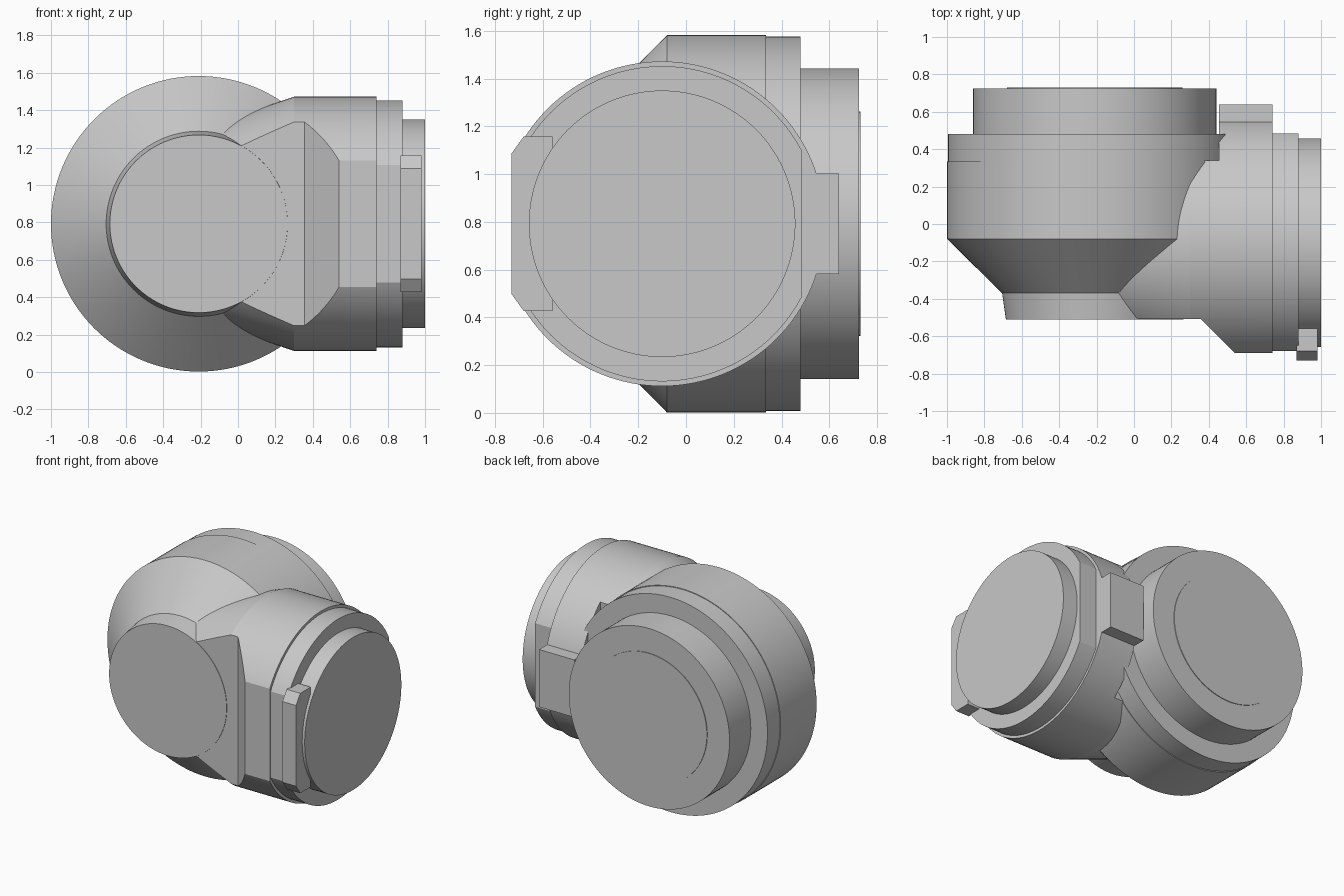
import bpy, bmesh, math
from mathutils import Matrix, Vector

cube = bpy.data.objects.get("Cube")
if cube:
    bpy.data.objects.remove(cube, do_unlink=True)

MID_Z = 0.792
GREY = (0.58, 0.58, 0.58, 1)

mat = bpy.data.materials.new("plain_grey")
mat.use_nodes = True
mat.diffuse_color = GREY
mat.node_tree.nodes["Principled BSDF"].inputs["Base Color"].default_value = GREY


def finish(name, bm):
    bmesh.ops.recalc_face_normals(bm, faces=bm.faces)
    mesh = bpy.data.meshes.new(name)
    bm.to_mesh(mesh)
    bm.free()
    obj = bpy.data.objects.new(name, mesh)
    bpy.context.collection.objects.link(obj)
    mesh.materials.append(mat)
    return obj


def smooth(obj):
    bpy.ops.object.select_all(action='DESELECT')
    obj.select_set(True)
    bpy.context.view_layer.objects.active = obj
    bpy.ops.object.shade_smooth_by_angle(angle=math.radians(15))


def lathe(name, profile, axis, centre, sides=128):
    """Closed solid of revolution from (position, radius) pairs along x or y."""
    bm = bmesh.new()
    rings = []
    for pos, rad in profile:
        ring = []
        for i in range(sides):
            a = math.tau * i / sides
            u, w = rad * math.cos(a), rad * math.sin(a)
            offset = Vector((pos, u, w)) if axis == 'x' else Vector((u, pos, w))
            ring.append(bm.verts.new(offset + Vector(centre)))
        rings.append(ring)
    for lower, upper in zip(rings, rings[1:]):
        for i in range(sides):
            j = (i + 1) % sides
            bm.faces.new((lower[i], lower[j], upper[j], upper[i]))
    bm.faces.new(rings[0])
    bm.faces.new(rings[-1])
    return finish(name, bm)


def prism(name, outline, low, high, axis='z'):
    """Extrude an outline: (x, y) along z, or (y, z) along x."""
    bm = bmesh.new()
    place = (lambda p: (p[0], p[1], low)) if axis == 'z' else (lambda p: (low, p[0], p[1]))
    face = bm.faces.new([bm.verts.new(place(p)) for p in outline])
    moved = bmesh.ops.extrude_face_region(bm, geom=[face])["geom"]
    step = Vector((0, 0, high - low)) if axis == 'z' else Vector((high - low, 0, 0))
    bmesh.ops.translate(bm, vec=step, verts=[v for v in moved if isinstance(v, bmesh.types.BMVert)])
    return finish(name, bm)


# Main housing: front collar, flared cone, drum, rear step and rear disc
housing = lathe("main_housing", [
    (-0.51, 0.475), (-0.37, 0.495), (-0.08, 0.79), (0.335, 0.79), (0.335, 0.785),
    (0.48, 0.785), (0.48, 0.65), (0.725, 0.65), (0.725, 0.47), (0.73, 0.47),
], 'y', (-0.21, 0, MID_Z))
smooth(housing)

# Side housing: tapered drum crossing the main housing, with stepped end cap
side = lathe("side_housing", [
    (-0.15, 0.525), (0.30, 0.68), (0.74, 0.68), (0.74, 0.66),
    (0.88, 0.66), (0.88, 0.558), (1.0, 0.558),
], 'x', (0, -0.1, MID_Z))

# Plan outline that trims flats and the rear recess into the side housing
trim = prism("side_trim", [
    (-0.3, -0.507), (0.355, -0.507), (0.54, -0.69), (0.74, -0.69), (0.74, -0.68),
    (1.1, -0.68), (1.1, 0.485), (0.74, 0.485), (0.74, 0.65), (0.455, 0.65),
    (0.455, 0.34), (-0.3, 0.34),
], -0.2, 1.8)
trim.hide_render = True
cut = side.modifiers.new("trim", 'BOOLEAN')
cut.operation = 'INTERSECT'
cut.solver = 'EXACT'
cut.object = trim
bpy.context.view_layer.objects.active = side
bpy.ops.object.modifier_apply(modifier=cut.name)
bpy.data.objects.remove(trim, do_unlink=True)
smooth(side)

# Rear block on the side housing
prism("rear_block", [(0.455, 0.3), (0.74, 0.3), (0.74, 0.64), (0.455, 0.64)],
      MID_Z - 0.21, MID_Z + 0.21)

# Front clip with chamfered outer corners
prism("front_clip", [
    (-0.56, MID_Z - 0.365), (-0.68, MID_Z - 0.365), (-0.73, MID_Z - 0.295),
    (-0.73, MID_Z + 0.295), (-0.68, MID_Z + 0.365), (-0.56, MID_Z + 0.365),
], 0.87, 0.98, 'x')
